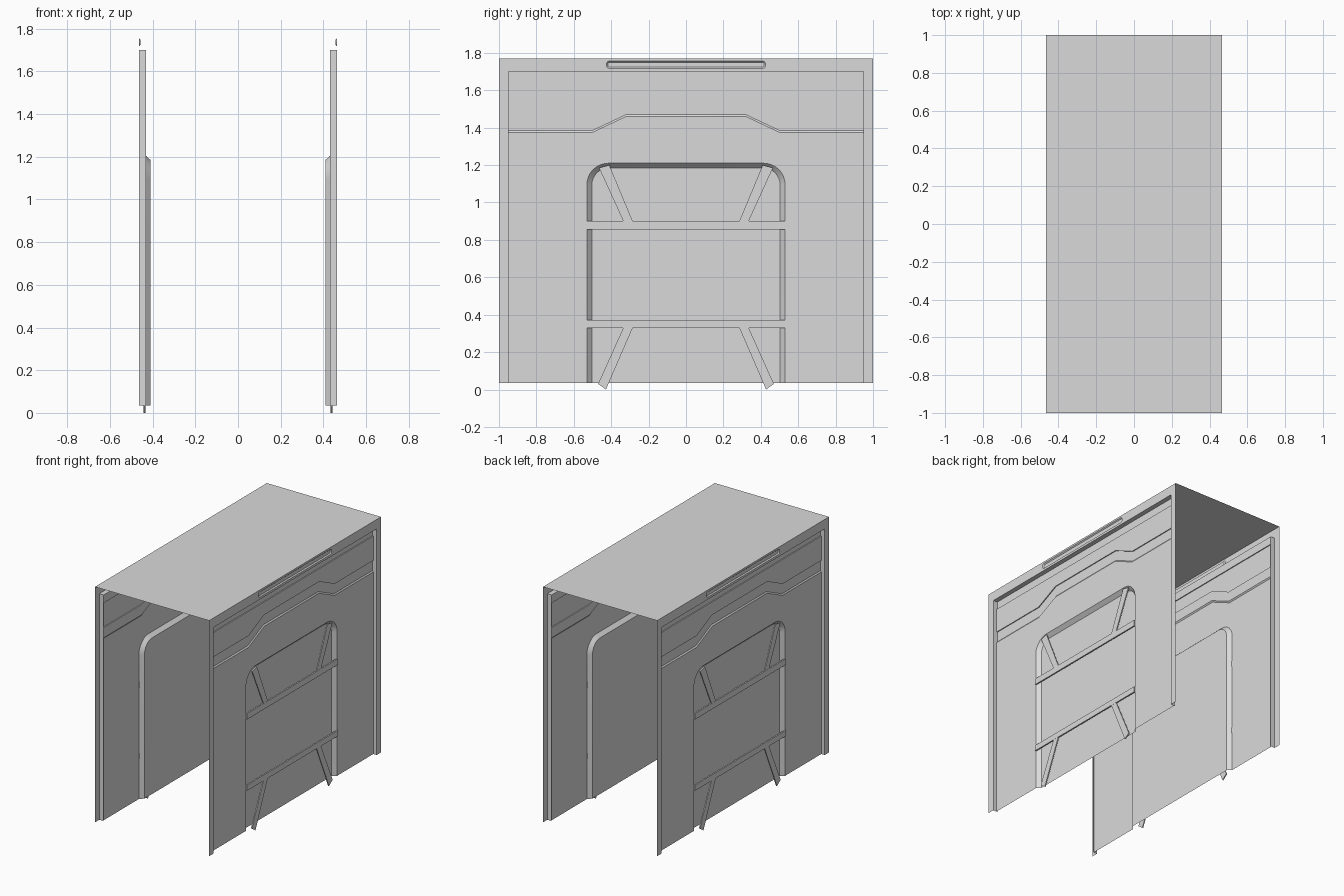
import bpy, bmesh, math

if "Cube" in bpy.data.objects:
    bpy.data.objects.remove(bpy.data.objects["Cube"])

GREY = bpy.data.materials.new("light_grey")
GREY.diffuse_color = (0.7, 0.7, 0.7, 1)
GREY.use_nodes = True
GREY.node_tree.nodes["Principled BSDF"].inputs["Base Color"].default_value = GREY.diffuse_color

# depths (distance of each layer from the centre plane) and key heights
FRAME, PANEL, GROOVE, DOOR = 0.465, 0.437, 0.43, 0.41
BASE, TOP = 0.035, 1.77


def ring(bm, pts, x):
    return [bm.verts.new((x, y, z)) for y, z in pts]


def sheet(bm, x, *loops):
    """Flat sheet at depth x; the loops after the first are holes."""
    edges = []
    for pts in loops:
        v = ring(bm, pts, x)
        edges += [bm.edges.new((v[i - 1], v[i])) for i in range(len(v))]
    bmesh.ops.triangle_fill(bm, edges=edges, use_beauty=True, normal=(1, 0, 0))


def ribbon(bm, pa, xa, pb, xb, closed=False):
    """Strip of quads joining two matching paths."""
    a, b = ring(bm, pa, xa), ring(bm, pb, xb)
    for i in range(0 if closed else 1, len(a)):
        bm.faces.new((a[i - 1], a[i], b[i], b[i - 1]))


def prism(bm, pts, x0, x1):
    a, b = ring(bm, pts, x0), ring(bm, pts, x1)
    bm.faces.new(a)
    bm.faces.new(b)
    for i in range(len(a)):
        bm.faces.new((a[i - 1], a[i], b[i], b[i - 1]))


def finish(name, bm, mirror=True, solid=False):
    bmesh.ops.remove_doubles(bm, verts=bm.verts, dist=0.0002)
    bmesh.ops.recalc_face_normals(bm, faces=bm.faces)
    bm.normal_update()
    if not solid and sum(f.normal.x * f.calc_area() for f in bm.faces) < -1e-5:
        bmesh.ops.reverse_faces(bm, faces=bm.faces)
    me = bpy.data.meshes.new(name)
    bm.to_mesh(me)
    bm.free()
    me.materials.append(GREY)
    ob = bpy.data.objects.new(name, me)
    bpy.context.collection.objects.link(ob)
    if mirror:
        m = ob.modifiers.new("mirror", 'MIRROR')
        m.use_mirror_merge = False
    bpy.ops.object.select_all(action='DESELECT')
    ob.select_set(True)
    bpy.context.view_layer.objects.active = ob
    bpy.ops.object.shade_smooth_by_angle(angle=math.radians(30))
    return ob


def rect(y, z0, z1):
    return [(-y, z0), (y, z0), (y, z1), (-y, z1)]


def arch(y, z, r, n=8):
    """Doorway path with rounded upper corners, from left foot to right foot."""
    left = [(-y + r - r * math.cos(t), z - r + r * math.sin(t))
            for t in (i * math.pi / 2 / n for i in range(n + 1))]
    half = [(-y, BASE)] + left
    return half + [(-a, b) for a, b in reversed(half)]


def pill(y, z0, z1, r, n=4):
    """Long slot with rounded corners."""
    pts = []
    for cy, cz, start in ((y - r, z1 - r, 0), (-y + r, z1 - r, 1),
                          (-y + r, z0 + r, 2), (y - r, z0 + r, 3)):
        for i in range(n + 1):
            t = (start + i / n) * math.pi / 2
            pts.append((cy + r * math.cos(t), cz + r * math.sin(t)))
    return pts


def stepped(z):
    """Trapezoid trim line crossing the wall."""
    return [(-0.95, z), (-0.5, z), (-0.32, z + 0.085),
            (0.32, z + 0.085), (0.5, z), (0.95, z)]


# roof: one flat sheet
bm = bmesh.new()
bm.faces.new([bm.verts.new((x, y, TOP)) for x, y in
              ((-FRAME, -1), (FRAME, -1), (FRAME, 1), (-FRAME, 1))])
finish("roof", bm, mirror=False, solid=True)

# side frame: outer border, its inward step and the long slot near the roof
bm = bmesh.new()
border = [(-0.95, BASE), (-0.95, 1.70), (0.95, 1.70), (0.95, BASE)]
slot, slot_in = pill(0.425, 1.717, 1.756, 0.015), pill(0.418, 1.724, 1.749, 0.01)
sheet(bm, FRAME, border + [(1, BASE), (1, TOP), (-1, TOP), (-1, BASE)], slot)
ribbon(bm, border, FRAME, border, GROOVE)
ribbon(bm, slot, FRAME, slot_in, 0.457, closed=True)
sheet(bm, 0.457, slot_in)
finish("side_frame", bm)

# wall panel: top rail, upper field, recessed trim band, lower field
bm = bmesh.new()
rail = [(-0.95, 1.64), (0.95, 1.64)]
band_top, band_low, band_lip = stepped(1.46), stepped(1.385), stepped(1.375)
door_out, door_in = arch(0.53, 1.21, 0.115), arch(0.503, 1.185, 0.09)
sheet(bm, GROOVE, rect(0.95, 1.64, 1.70))
ribbon(bm, rail, GROOVE, rail, PANEL)
sheet(bm, PANEL, band_top + rail[::-1])
ribbon(bm, band_top, PANEL, band_top, GROOVE)
sheet(bm, GROOVE, band_top + band_low[::-1])
ribbon(bm, band_low, GROOVE, band_lip, PANEL)
sheet(bm, PANEL, band_lip + [(0.95, BASE)] + door_out[::-1] + [(-0.95, BASE)])
finish("wall_panel", bm)

# door: sloped jamb and recessed leaf
bm = bmesh.new()
ribbon(bm, door_out, PANEL, door_in, DOOR)
sheet(bm, DOOR, door_in)
finish("door", bm)

# braces: two rails and four slanted struts across the doorway
bm = bmesh.new()
for z0, z1 in ((0.855, 0.90), (0.33, 0.372)):
    prism(bm, rect(0.53, z0, z1), 0.433, 0.443)
for s in (-1, 1):
    for strut in ([(0.335, 0.90), (0.285, 0.90), (0.41, 1.20), (0.465, 1.185)],
                  [(0.335, 0.33), (0.285, 0.33), (0.425, 0.012), (0.47, 0.03)]):
        if strut[2][1] < 0.1:
            strut[2] = (0.428, 0.0)
        prism(bm, [(s * y, z) for y, z in strut], 0.434, 0.442)
finish("door_braces", bm, solid=True)
